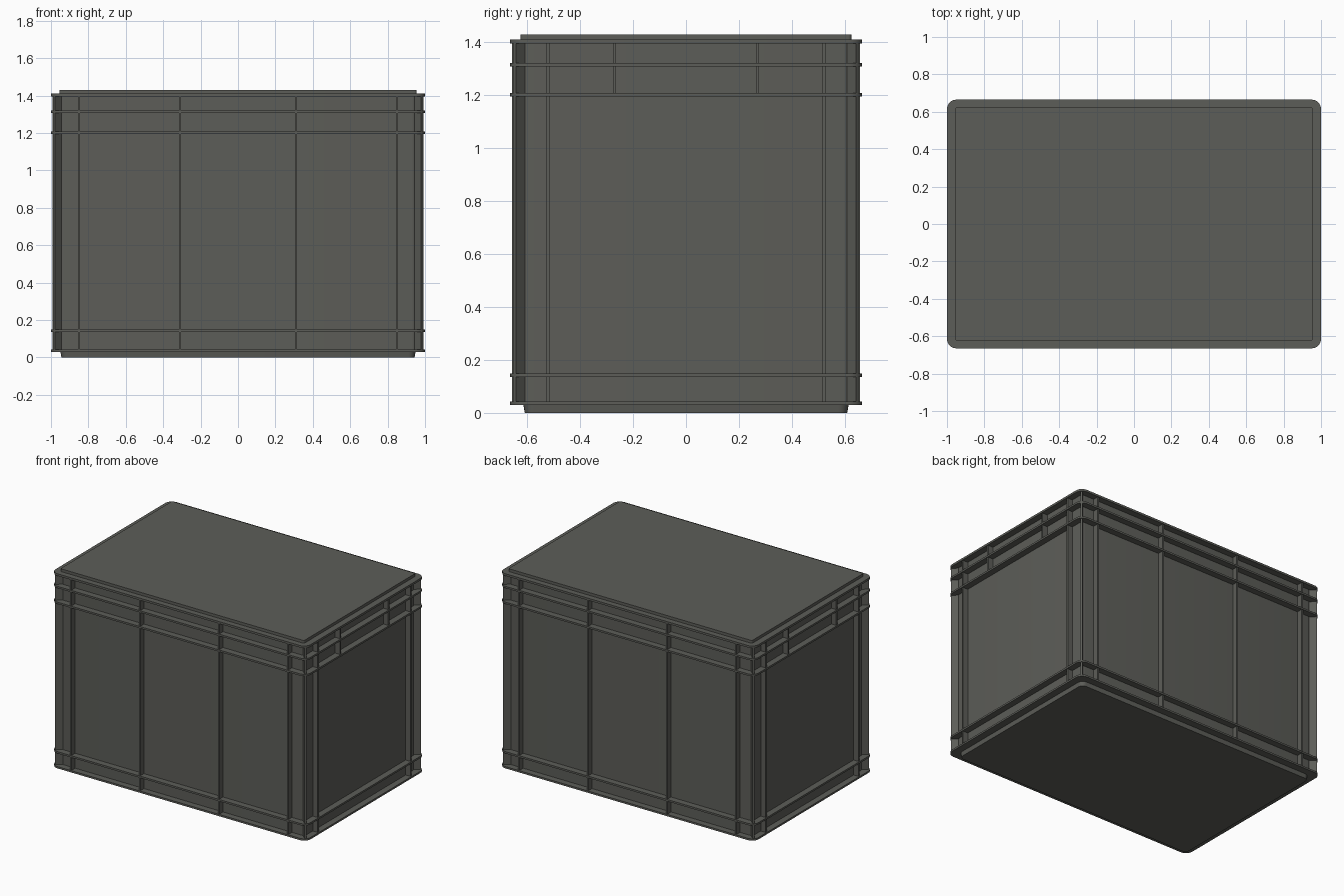
import bpy, bmesh, math
from mathutils import Matrix, Vector

if "Cube" in bpy.data.objects:
    bpy.data.objects.remove(bpy.data.objects["Cube"])

grey = bpy.data.materials.new("dark_olive_grey")
grey.diffuse_color = (0.108, 0.11, 0.098, 1)
grey.use_nodes = True
grey.node_tree.nodes["Principled BSDF"].inputs["Base Color"].default_value = grey.diffuse_color

HX, HY = 1.0, 0.665      # outer half sizes of the rib edges
WX, WY = 0.955, 0.62     # half sizes of the recessed walls
T = 0.013                # rib thickness


def finish(name, bm):
    bmesh.ops.recalc_face_normals(bm, faces=bm.faces)
    me = bpy.data.meshes.new(name)
    bm.to_mesh(me)
    bm.free()
    me.materials.append(grey)
    ob = bpy.data.objects.new(name, me)
    bpy.context.collection.objects.link(ob)
    bpy.context.view_layer.objects.active = ob
    ob.select_set(True)
    bpy.ops.object.shade_smooth_by_angle(angle=math.radians(30))
    ob.select_set(False)
    return ob


def slab(name, hx, hy, r, z0, z1, bottom_inset=0.0):
    """Upright slab with rounded corners."""
    bm = bmesh.new()
    loops = []
    for z, d in ((z0, bottom_inset), (z1, 0.0)):
        ring = []
        for q, (sx, sy) in enumerate(((1, 1), (-1, 1), (-1, -1), (1, -1))):
            for i in range(7):
                a = math.pi / 2 * (q + i / 6)
                ring.append(bm.verts.new((sx * (hx - r) + (r - d) * math.cos(a),
                                          sy * (hy - r) + (r - d) * math.sin(a), z)))
        loops.append(ring)
    lo, hi = loops
    n = len(lo)
    for i in range(n):
        j = (i + 1) % n
        bm.faces.new((lo[i], lo[j], hi[j], hi[i]))
    bm.faces.new(lo[::-1])
    bm.faces.new(hi)
    return finish(name, bm)


def box(bm, centre, size, turn=0.0):
    m = (Matrix.Translation(Vector(centre)) @ Matrix.Rotation(turn, 4, 'Z')
         @ Matrix.Diagonal((*size, 1)))
    bmesh.ops.create_cube(bm, size=1, matrix=m)


# Foot, recessed body and stacking lid
slab("foot", 0.95, 0.615, 0.04, 0.0, 0.035, bottom_inset=0.006)
slab("body_wall", WX, WY, 0.025, 0.034, 1.4)
slab("lid_panel", 0.955, 0.625, 0.012, 1.40, 1.43)

# Horizontal ribs running all round, with the rim on top
for name, z0, z1 in (("bottom_rib", 0.03, 0.043), ("lower_rib", 0.136, 0.149),
                     ("grip_rib", 1.196, 1.209), ("upper_rib", 1.308, 1.321),
                     ("top_rim", 1.395, 1.41)):
    slab(name, HX, HY, 0.05, z0, z1)

# Vertical ribs on the long sides
z0, z1 = 0.036, 1.402
zc, zh = (z0 + z1) / 2, z1 - z0
bm = bmesh.new()
for s in (-1, 1):
    for x in (-0.85, -0.31, 0.31, 0.85):
        box(bm, (x, s * 0.633, zc), (T, 0.05, zh))
finish("long_side_ribs", bm)

# Vertical ribs on the short sides, full height and in the grip band only
bm = bmesh.new()
for s in (-1, 1):
    for y in (-0.52, 0.52):
        box(bm, (s * 0.968, y, zc), (0.05, T, zh))
    for y in (-0.27, 0.27):
        box(bm, (s * 0.968, y, 1.301), (0.05, T, 0.2))
finish("short_side_ribs", bm)

# Diagonal fins in the corners
bm = bmesh.new()
for sx in (-1, 1):
    for sy in (-1, 1):
        box(bm, (sx * 0.956, sy * 0.621, zc), (0.075, T, zh), math.atan2(sy, sx))
finish("corner_fins", bm)
